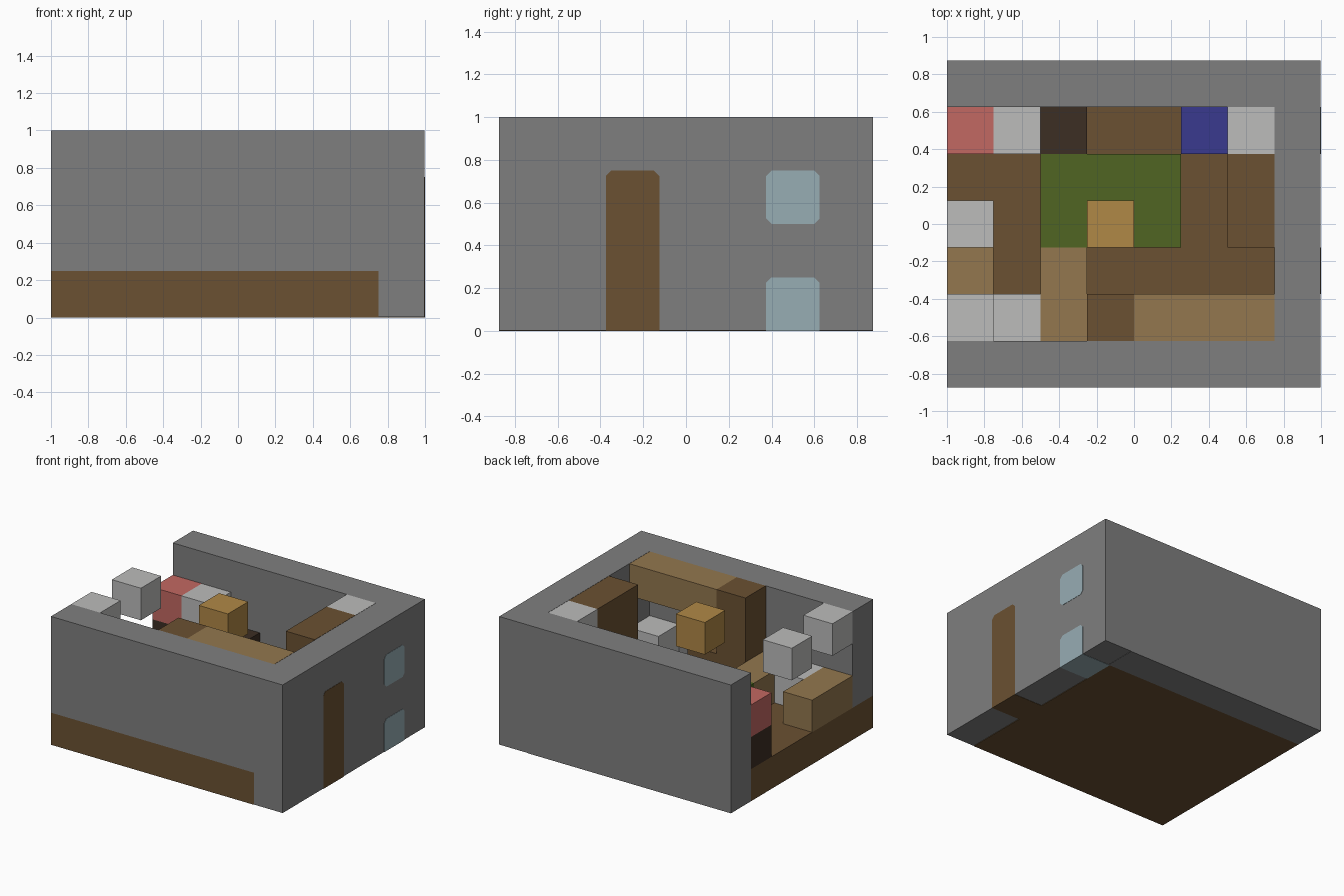
import bpy
import bmesh

cube = bpy.data.objects.get("Cube")
if cube:
    bpy.data.objects.remove(cube, do_unlink=True)

U = 0.25      # grid cell
SKIN = 0.002  # how far door and windows stand proud of the wall


def linear(v):
    v /= 255
    return v / 12.92 if v < 0.04045 else ((v + 0.055) / 1.055) ** 2.4


def material(name, r, g, b):
    m = bpy.data.materials.new(name)
    m.use_nodes = True
    col = (linear(r), linear(g), linear(b), 1)
    m.diffuse_color = col
    m.node_tree.nodes["Principled BSDF"].inputs["Base Color"].default_value = col
    return m


stone = material("stone grey", 127, 127, 127)
wood = material("brown wood", 107, 81, 50)
tan = material("tan wood", 147, 119, 78)
dark = material("dark brown", 60, 46, 36)
white = material("pale grey", 188, 188, 187)
red = material("soft red", 194, 104, 98)
blue = material("deep blue", 58, 58, 142)
green = material("moss green", 80, 101, 34)
amber = material("amber", 176, 136, 70)
glass = material("pale blue glass", 151, 173, 180)


def finish(name, bm, mat):
    bmesh.ops.recalc_face_normals(bm, faces=bm.faces)
    mesh = bpy.data.meshes.new(name)
    bm.to_mesh(mesh)
    bm.free()
    mesh.materials.append(mat)
    ob = bpy.data.objects.new(name, mesh)
    bpy.context.collection.objects.link(ob)
    return ob


def box(name, mat, x, y, z):
    """Box from (low, high) pairs."""
    bm = bmesh.new()
    bmesh.ops.create_cube(bm, size=1)
    for v in bm.verts:
        v.co = [(p[0] + p[1]) / 2 + c * (p[1] - p[0]) for p, c in zip((x, y, z), v.co)]
    return finish(name, bm, mat)


def cells(name, mat, col, row, level, cols=1, rows=1, levels=1):
    """Block on the room grid; rows count from the front wall, level 1 sits on the floor."""
    x, y, z = -1 + col * U, -0.625 + row * U, level * U
    return box(name, mat, (x, x + cols * U), (y, y + rows * U), (z, z + levels * U))


def opening(name, mat, y0, z0, height):
    """Panel through the side wall, with clipped corners unless it meets the ground."""
    c, y1, z1 = 0.025, y0 + U, z0 + height
    outline = [(y1, z1 - c), (y1 - c, z1), (y0 + c, z1), (y0, z1 - c)]
    if z0 > 0:
        outline += [(y0, z0 + c), (y0 + c, z0), (y1 - c, z0), (y1, z0 + c)]
    else:
        outline += [(y0, z0), (y1, z0)]
    bm = bmesh.new()
    face = bm.faces.new([bm.verts.new((0.75, y, z)) for y, z in outline])
    out = bmesh.ops.extrude_face_region(bm, geom=[face], use_keep_orig=True)
    moved = [g for g in out["geom"] if isinstance(g, bmesh.types.BMVert)]
    bmesh.ops.translate(bm, verts=moved, vec=(U, 0, 0))
    return finish(name, bm, mat)


# Shell: floor and three walls, one side open
box("floor", wood, (-1, 0.75), (-0.875, 0.625), (0, U))
box("front_wall", stone, (-1, 0.76), (-0.875, -0.625), (U, 1))
box("back_wall", stone, (-1, 0.76), (0.625, 0.875), (0, 1))
box("side_wall", stone, (0.75 + SKIN, 1 - SKIN), (-0.875, 0.875), (SKIN, 1))

# Door and windows in the side wall
opening("door", wood, -0.375, 0, 0.75)
opening("lower_window", glass, 0.375, 0, U)
opening("upper_window", glass, 0.375, 0.5, U)

# Along the back wall
cells("hearth_base", dark, 0, 4, 1, cols=3)
cells("red_block", red, 0, 4, 2)
cells("pale_block", white, 1, 4, 2)
cells("blue_seat", blue, 5, 4, 1)
cells("corner_cabinet", white, 6, 4, 1, levels=3)
cells("tall_cupboard", wood, 6, 2, 1, rows=2, levels=3)

# Middle of the room
cells("green_table", green, 2, 2, 1, cols=3, rows=2)
cells("hanging_lamp", amber, 3, 2, 3)

# Along the front wall
cells("open_side_bench", tan, 0, 0, 1, rows=2)
cells("basin", white, 1, 0, 1)
cells("counter", tan, 2, 0, 1, rows=2)
cells("pantry", wood, 3, 0, 1, levels=3)
cells("upper_cabinets", tan, 4, 0, 3, cols=3)
cells("low_chest", wood, 4, 0, 1)
cells("pale_chest", white, 6, 0, 1)

# Floating lamps at the open side
for name, row in (("front_side_lamp", 0), ("middle_side_lamp", 2)):
    cells(name, white, 0, row, 3)
